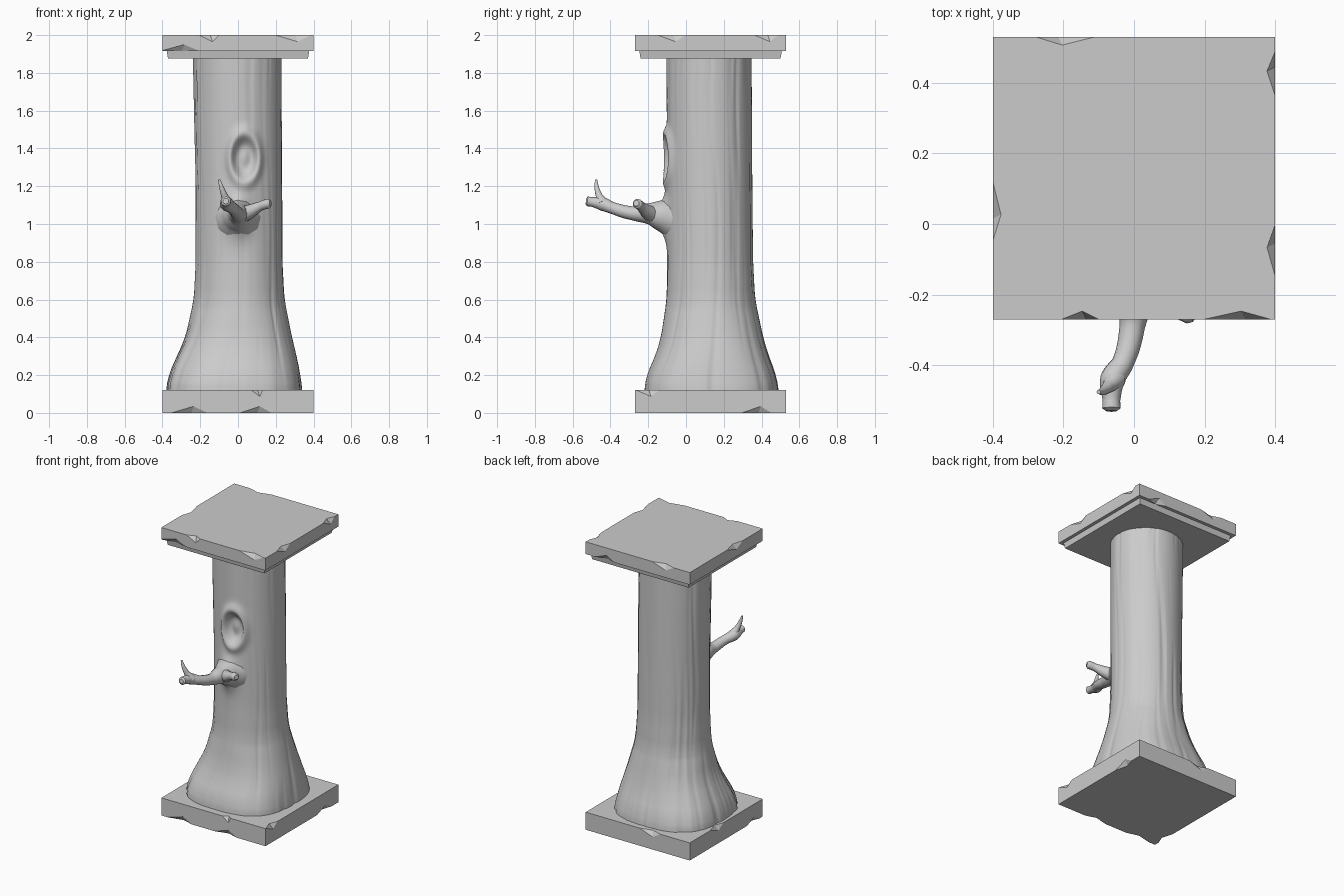
import bpy, bmesh, math
from mathutils import Vector, Matrix, noise

if "Cube" in bpy.data.objects:
    bpy.data.objects.remove(bpy.data.objects["Cube"], do_unlink=True)

GREY = (0.6, 0.6, 0.6, 1.0)
stone = bpy.data.materials.new("grey stone")
stone.use_nodes = True
stone.diffuse_color = GREY
stone.node_tree.nodes["Principled BSDF"].inputs["Base Color"].default_value = GREY

CENTRE_Y = 0.13


def add_object(name, bm, smooth_angle):
    bmesh.ops.recalc_face_normals(bm, faces=bm.faces)
    mesh = bpy.data.meshes.new(name)
    bm.to_mesh(mesh)
    bm.free()
    mesh.materials.append(stone)
    obj = bpy.data.objects.new(name, mesh)
    bpy.context.collection.objects.link(obj)
    finish(obj, smooth_angle)
    return obj


def finish(obj, angle):
    bpy.ops.object.select_all(action="DESELECT")
    obj.select_set(True)
    bpy.context.view_layer.objects.active = obj
    bpy.ops.object.shade_smooth_by_angle(angle=math.radians(angle))


def box(bm, half, bottom, top):
    """Square slab centred on the trunk."""
    m = Matrix.Translation((0, CENTRE_Y, (bottom + top) / 2))
    m = m @ Matrix.Diagonal((2 * half, 2 * half, top - bottom, 1))
    return bmesh.ops.create_cube(bm, size=1, matrix=m)["verts"]


def slab(name, half, bottom, top, chips):
    """Slab with shallow chips broken out of its edges.
    Each chip: side (0 front, 1 left, 2 back, 3 right), offset, at top?, half length."""
    bm = bmesh.new()
    box(bm, half, bottom, top)
    obj = add_object(name, bm, 20)
    cut = bmesh.new()
    for side, offset, at_top, length in chips:
        z = top if at_top else bottom
        up = 1 if at_top else -1
        turn = Matrix.Translation((0, CENTRE_Y, z)) @ Matrix.Rotation(side * math.pi / 2, 4, "Z")
        # A wedge whose inner point sits just behind the slab edge
        ring = [(-length, -0.01, 0.01), (length * 0.8, -0.01, 0.01),
                (0.02, -0.01, -0.05), (0.0, 0.03, 0.01)]
        verts = [cut.verts.new(turn @ Vector((offset + x, y - half, dz * up))) for x, y, dz in ring]
        for tri in ((0, 1, 2), (0, 1, 3), (1, 2, 3), (2, 0, 3)):
            cut.faces.new([verts[i] for i in tri])
    cutter = add_object(name + "_chip_cutter", cut, 0)
    cutter.hide_render = True
    mod = obj.modifiers.new("chips", "BOOLEAN")
    mod.operation = "DIFFERENCE"
    mod.solver = "EXACT"
    mod.object = cutter
    bpy.context.view_layer.objects.active = obj
    bpy.ops.object.modifier_apply(modifier=mod.name)
    bpy.data.objects.remove(cutter, do_unlink=True)
    finish(obj, 20)


# Base and top slabs
slab("base_slab", 0.4, 0.0, 0.122,
     [(0, 0.1, False, 0.16), (0, -0.25, False, 0.18), (0, 0.1, True, 0.06), (1, -0.33, True, 0.12),
      (1, 0.25, False, 0.15), (2, 0.1, True, 0.15), (3, -0.1, True, 0.14), (3, 0.3, False, 0.13)])
slab("top_slab", 0.4, 1.915, 2.0,
     [(0, -0.15, True, 0.1), (0, 0.3, True, 0.18), (0, -0.3, False, 0.2), (1, -0.2, True, 0.14),
      (1, 0.3, True, 0.12), (2, 0.2, True, 0.16), (2, -0.25, False, 0.14), (3, 0.1, True, 0.16)])

# Tapered moulding under the top slab
bm = bmesh.new()
for v in box(bm, 0.378, 1.876, 1.92):
    if v.co.z < 1.9:
        v.co.x *= 0.98
        v.co.y = CENTRE_Y + (v.co.y - CENTRE_Y) * 0.98
add_object("top_moulding", bm, 20)

# Trunk outline: height, min x, max x, min y, max y
OUTLINE = [(0.10, -0.385, 0.345, -0.225, 0.495), (0.2, -0.37, 0.332, -0.212, 0.48),
           (0.3, -0.325, 0.312, -0.165, 0.44), (0.4, -0.28, 0.287, -0.135, 0.41),
           (0.6, -0.235, 0.247, -0.105, 0.367), (0.8, -0.225, 0.236, -0.1, 0.356),
           (1.2, -0.226, 0.235, -0.1, 0.352), (1.9, -0.24, 0.232, -0.105, 0.348)]


def outline_at(z):
    for a, b in zip(OUTLINE, OUTLINE[1:]):
        if z <= b[0]:
            t = (z - a[0]) / (b[0] - a[0])
            return [p + (q - p) * t for p, q in zip(a[1:], b[1:])]
    return OUTLINE[-1][1:]


def smooth_outline(z):
    rows = [outline_at(min(max(z + d, 0.1), 1.9)) for d in (-0.04, 0, 0.04)]
    return [sum(c) / 3 for c in zip(*rows)]


def knot(x, z):
    """Raised rim around a shallow hollow, above the swelling of the branch."""
    d = math.hypot((x - 0.035) / 0.075, (z - 1.35) / 0.125)
    rim = 0.022 * math.exp(-((d - 1.05) / 0.28) ** 2)
    hollow = -0.038 * math.exp(-(d / 0.75) ** 4) + 0.014 * math.exp(-(d / 0.4) ** 2)
    collar = 0.06 * math.exp(-(x / 0.06) ** 2 - ((z - 1.04) / 0.1) ** 2)
    return rim + hollow + collar


# Trunk with vertical bark ridges and a flared, slightly square foot
SIDES, ROWS = 192, 120
bm = bmesh.new()
rings = []
for j in range(ROWS + 1):
    z = 0.1 + 1.8 * j / ROWS
    x0, x1, y0, y1 = smooth_outline(z)
    foot = max(0, min(1, (0.55 - z) / 0.4))
    ring = []
    for i in range(SIDES):
        a = 2 * math.pi * i / SIDES
        c, s = math.cos(a), math.sin(a)
        power = 2 + 0.7 * foot
        k = (abs(c) ** power + abs(s) ** power) ** (-1 / power)
        a2 = a + 0.06 * math.sin(z * 4 + 1)
        n = noise.noise(Vector((math.cos(a2) * 6, math.sin(a2) * 6, z * 0.9)))
        n += 0.5 * noise.noise(Vector((math.cos(a2) * 13, math.sin(a2) * 13, z * 1.4 + 5)))
        calm = 0.35 if s < -0.75 else 1
        k *= 1 - 0.035 * calm * max(0, n) - 0.004
        x = (x0 + x1) / 2 + (x1 - x0) / 2 * c * k
        y = (y0 + y1) / 2 + (y1 - y0) / 2 * s * k
        if s < 0:
            y -= knot(x, z)
        ring.append(bm.verts.new((x, y, z)))
    rings.append(ring)
for low, high in zip(rings, rings[1:]):
    for i in range(SIDES):
        n = (i + 1) % SIDES
        bm.faces.new((low[i], low[n], high[n], high[i]))
bm.faces.new(rings[0])
bm.faces.new(rings[-1])
add_object("trunk", bm, 50)


def limb(name, points):
    """Tapering round limb through (x, y, z, radius) points."""
    curve = bpy.data.curves.new(name, "CURVE")
    curve.dimensions = "3D"
    curve.bevel_depth = 1
    curve.bevel_resolution = 4
    curve.use_fill_caps = True
    spline = curve.splines.new("BEZIER")
    spline.resolution_u = 8
    spline.bezier_points.add(len(points) - 1)
    for p, (x, y, z, r) in zip(spline.bezier_points, points):
        p.co = (x, y, z)
        p.radius = r
        p.handle_left_type = p.handle_right_type = "AUTO"
    obj = bpy.data.objects.new(name, curve)
    bpy.context.collection.objects.link(obj)
    curve.materials.append(stone)
    bpy.ops.object.select_all(action="DESELECT")
    obj.select_set(True)
    bpy.context.view_layer.objects.active = obj
    bpy.ops.object.convert(target="MESH")
    finish(bpy.context.object, 50)


# Broken branch with its fork and twig
limb("branch", [(0.0, -0.07, 1.035, 0.12), (0.0, -0.13, 1.045, 0.085), (0.0, -0.2, 1.055, 0.055),
                (-0.005, -0.29, 1.058, 0.036), (-0.03, -0.39, 1.085, 0.031), (-0.06, -0.44, 1.105, 0.036),
                (-0.064, -0.5, 1.117, 0.025), (-0.064, -0.522, 1.12, 0.026), (-0.064, -0.53, 1.121, 0.015)])
limb("branch_fork", [(0.0, -0.16, 1.04, 0.05), (0.06, -0.205, 1.065, 0.038), (0.12, -0.24, 1.095, 0.025),
                     (0.16, -0.258, 1.108, 0.026), (0.172, -0.263, 1.11, 0.016)])
limb("branch_twig", [(-0.055, -0.44, 1.11, 0.032), (-0.072, -0.46, 1.15, 0.018),
                     (-0.088, -0.473, 1.195, 0.012), (-0.1, -0.476, 1.235, 0.006)])
